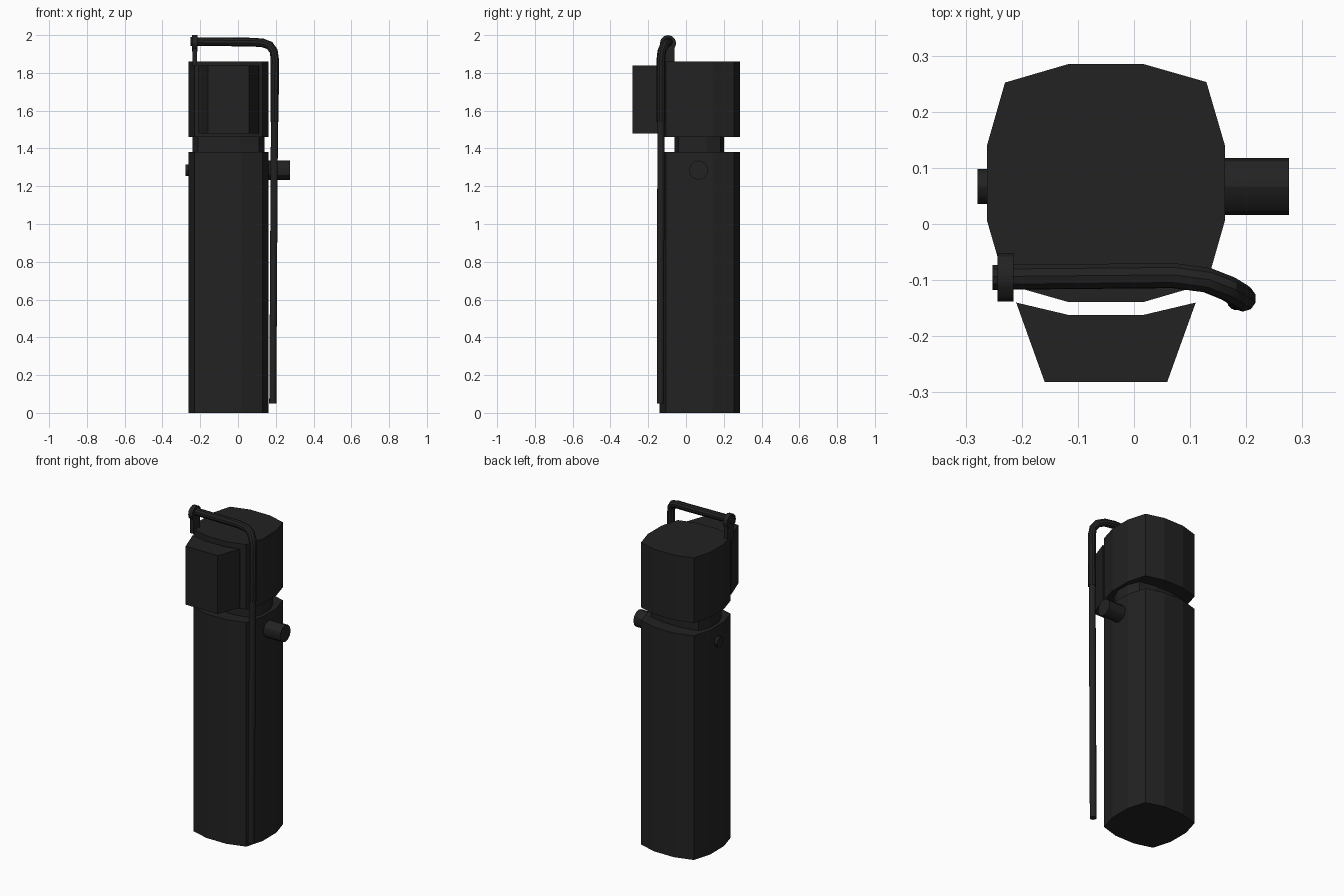
import bpy
import bmesh
from math import pi
from mathutils import Vector

cube = bpy.data.objects.get("Cube")
if cube:
    bpy.data.objects.remove(cube, do_unlink=True)

black = bpy.data.materials.new("matte_black")
black.use_nodes = True
colour = (0.016, 0.016, 0.016, 1)
black.diffuse_color = colour
black.node_tree.nodes["Principled BSDF"].inputs["Base Color"].default_value = colour

CX, CY = -0.05, 0.073


def add_object(name, bm):
    bmesh.ops.recalc_face_normals(bm, faces=bm.faces)
    mesh = bpy.data.meshes.new(name)
    bm.to_mesh(mesh)
    bm.free()
    mesh.materials.append(black)
    obj = bpy.data.objects.new(name, mesh)
    bpy.context.collection.objects.link(obj)
    return obj


def prism(name, outline, z0, z1):
    bm = bmesh.new()
    base = bm.faces.new([bm.verts.new((x, y, z0)) for x, y in outline])
    top = bmesh.ops.extrude_face_region(bm, geom=[base])["geom"]
    verts = [v for v in top if isinstance(v, bmesh.types.BMVert)]
    bmesh.ops.translate(bm, verts=verts, vec=(0, 0, z1 - z0))
    return add_object(name, bm)


def smooth(obj):
    bpy.ops.object.select_all(action="DESELECT")
    obj.select_set(True)
    bpy.context.view_layer.objects.active = obj
    bpy.ops.object.shade_smooth_by_angle()


def rod(name, start, end, radius, sides=16):
    a, b = Vector(start), Vector(end)
    bm = bmesh.new()
    bmesh.ops.create_cone(bm, cap_ends=True, segments=sides, radius1=radius,
                          radius2=radius, depth=(b - a).length)
    turn = (b - a).to_track_quat("Z", "Y").to_matrix().to_4x4()
    bmesh.ops.transform(bm, matrix=turn, verts=bm.verts)
    bmesh.ops.translate(bm, verts=bm.verts, vec=(a + b) / 2)
    obj = add_object(name, bm)
    smooth(obj)
    return obj


# Bulging square outline: one quarter turned four times
quarter = [(0.067, 0.212), (-0.067, 0.212), (-0.18, 0.179)]
outline = []
for turn in range(4):
    for x, y in quarter:
        for _ in range(turn):
            x, y = -y, x
        outline.append((CX + x, CY + y))

# Casing, neck and head
prism("body", outline, 0, 1.38)
neck = [(CX + (x - CX) * 0.9, 0.07 + (y - CY) * 0.62) for x, y in outline]
prism("neck", neck, 1.37, 1.47)
prism("head", outline, 1.46, 1.86)

# Front block with a back that follows the head
half = [(0.109, -0.282), (0.16, -0.14), (0.067, -0.162)]
block = [(CX + x, y) for x, y in half] + [(CX - x, y) for x, y in reversed(half)]
prism("front_block", block, 1.48, 1.84)

# Side knob and button
rod("side_knob", (0.14, 0.067, 1.285), (0.276, 0.067, 1.285), 0.051, 12)
rod("side_button", (-0.24, 0.067, 1.285), (-0.279, 0.067, 1.285), 0.031, 12)

# Bent lever tube
curve = bpy.data.curves.new("lever_tube", "CURVE")
curve.dimensions = "3D"
curve.bevel_depth = 0.023
curve.bevel_resolution = 3
curve.use_fill_caps = True
path = [(0.193, -0.133, 1.54), (0.195, -0.133, 1.87), (0.189, -0.128, 1.915),
        (0.168, -0.115, 1.945), (0.13, -0.1, 1.959), (0.07, -0.092, 1.963),
        (-0.252, -0.095, 1.966)]
spline = curve.splines.new("POLY")
spline.points.add(len(path) - 1)
for point, co in zip(spline.points, path):
    point.co = (*co, 1)
curve.materials.append(black)
tube = bpy.data.objects.new("lever_tube", curve)
bpy.context.collection.objects.link(tube)
bpy.ops.object.select_all(action="DESELECT")
tube.select_set(True)
bpy.context.view_layer.objects.active = tube
bpy.ops.object.convert(target="MESH")
smooth(bpy.context.view_layer.objects.active)
rod("lever_rod", (0.184, -0.135, 0.05), (0.193, -0.133, 1.56), 0.019)

# Pivot holding the lever
rod("pivot_ring", (-0.243, -0.095, 1.957), (-0.215, -0.095, 1.957), 0.043, 12)
post = [(-0.24, -0.125), (-0.217, -0.125), (-0.217, -0.06), (-0.24, -0.06)]
prism("pivot_post", post, 1.84, 1.95)
